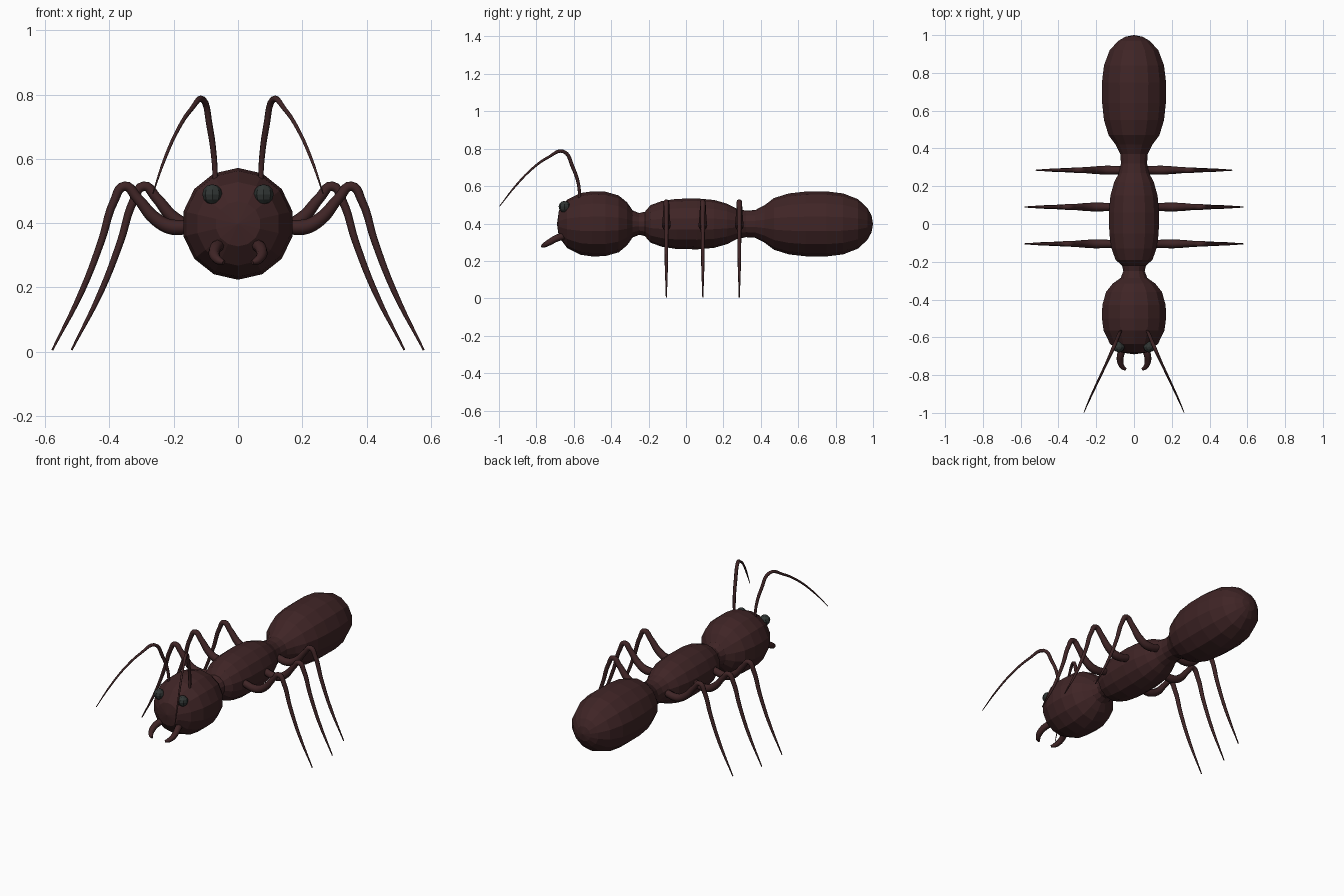
import bpy, bmesh, math
from mathutils import Matrix

if "Cube" in bpy.data.objects:
    bpy.data.objects.remove(bpy.data.objects["Cube"])


def material(name, rgb):
    m = bpy.data.materials.new(name)
    m.diffuse_color = (*rgb, 1)
    m.use_nodes = True
    m.node_tree.nodes["Principled BSDF"].inputs["Base Color"].default_value = m.diffuse_color
    return m


BROWN = material("dark red brown", (0.050, 0.018, 0.019))
EYE = material("dark grey", (0.030, 0.036, 0.034))


def add_mesh(name, bm, mat):
    bmesh.ops.recalc_face_normals(bm, faces=bm.faces)
    me = bpy.data.meshes.new(name)
    bm.to_mesh(me)
    bm.free()
    me.materials.append(mat)
    ob = bpy.data.objects.new(name, me)
    bpy.context.collection.objects.link(ob)
    return ob


def lathe_y(name, profile, z, sides, mat):
    """Revolve (y, radius) pairs around a lengthwise axis at height z."""
    bm = bmesh.new()
    rings = []
    for y, r in profile:
        n = sides if r > 0 else 1
        rings.append([bm.verts.new((r * math.sin(2 * math.pi * i / sides), y,
                                    z + r * math.cos(2 * math.pi * i / sides)))
                      for i in range(n)])
    for a, b in zip(rings, rings[1:]):
        for i in range(sides):
            j = (i + 1) % sides
            quad = [a[i % len(a)], a[j % len(a)], b[j % len(b)], b[i % len(b)]]
            bm.faces.new(list(dict.fromkeys(quad)))
    return add_mesh(name, bm, mat)


def tube(name, points, mat):
    """Tapered limb through (x, y, z, radius) points."""
    cu = bpy.data.curves.new(name, 'CURVE')
    cu.dimensions = '3D'
    cu.bevel_depth = 1.0
    cu.bevel_resolution = 2
    cu.resolution_u = 5
    cu.use_fill_caps = True
    sp = cu.splines.new('BEZIER')
    sp.bezier_points.add(len(points) - 1)
    for p, (x, y, z, r) in zip(sp.bezier_points, points):
        p.co = (x, y, z)
        p.radius = r
        p.handle_left_type = p.handle_right_type = 'AUTO'
    sp.use_smooth = True
    cu.materials.append(mat)
    ob = bpy.data.objects.new(name, cu)
    bpy.context.collection.objects.link(ob)
    bpy.ops.object.select_all(action='DESELECT')
    ob.select_set(True)
    bpy.context.view_layer.objects.active = ob
    bpy.ops.object.convert(target='MESH')


# Head, thorax and abdomen in one continuous skin
lathe_y("body", [
    (-0.69, 0), (-0.68, 0.07), (-0.635, 0.13), (-0.565, 0.165), (-0.50, 0.174),
    (-0.43, 0.172), (-0.36, 0.152), (-0.315, 0.115), (-0.285, 0.072),
    (-0.25, 0.058), (-0.22, 0.065), (-0.19, 0.10), (-0.13, 0.122),
    (-0.05, 0.134), (0.06, 0.136), (0.15, 0.128), (0.22, 0.108),
    (0.27, 0.082), (0.32, 0.071), (0.37, 0.074), (0.42, 0.10), (0.47, 0.138),
    (0.55, 0.163), (0.64, 0.173), (0.75, 0.174), (0.84, 0.163),
    (0.92, 0.132), (0.97, 0.085), (0.992, 0.045), (1.0, 0)], 0.398, 14, BROWN)

for side, s in (("left", 1), ("right", -1)):
    # Legs: thick hip, raised knee, thin pointed shin
    for pair, y, dx in (("front", -0.105, 0), ("middle", 0.09, 0), ("rear", 0.285, -0.06)):
        path = [(0.10, 0.405, 0.020), (0.20, 0.387, 0.024), (0.255, 0.412, 0.021),
                (0.315, 0.480, 0.016), (0.353, 0.515, 0.015), (0.385, 0.470, 0.013),
                (0.425, 0.345, 0.011), (0.485, 0.190, 0.009), (0.578, 0.005, 0.003)]
        tube(f"{pair}_{side}_leg", [(s * (x + dx), y, z, r) for x, z, r in path], BROWN)

    # Elbowed antennae
    tube(f"{side}_antenna", [(s * x, y, z, r) for x, y, z, r in (
        (0.070, -0.568, 0.53, 0.008), (0.075, -0.575, 0.61, 0.009),
        (0.088, -0.605, 0.70, 0.010), (0.109, -0.655, 0.785, 0.010),
        (0.145, -0.735, 0.755, 0.007), (0.185, -0.82, 0.695, 0.006),
        (0.228, -0.912, 0.60, 0.005), (0.265, -0.997, 0.492, 0.002))], BROWN)

    # Curved mandibles
    tube(f"{side}_mandible", [(s * x, y, z, r) for x, y, z, r in (
        (0.055, -0.645, 0.335, 0.019), (0.070, -0.69, 0.322, 0.019),
        (0.073, -0.73, 0.300, 0.017), (0.060, -0.758, 0.284, 0.013),
        (0.044, -0.77, 0.278, 0.007))], BROWN)

    # Faceted eyes
    bm = bmesh.new()
    bmesh.ops.create_uvsphere(bm, u_segments=8, v_segments=6, radius=0.031,
                              matrix=Matrix.Translation((s * 0.08, -0.65, 0.49)))
    add_mesh(f"{side}_eye", bm, EYE)
